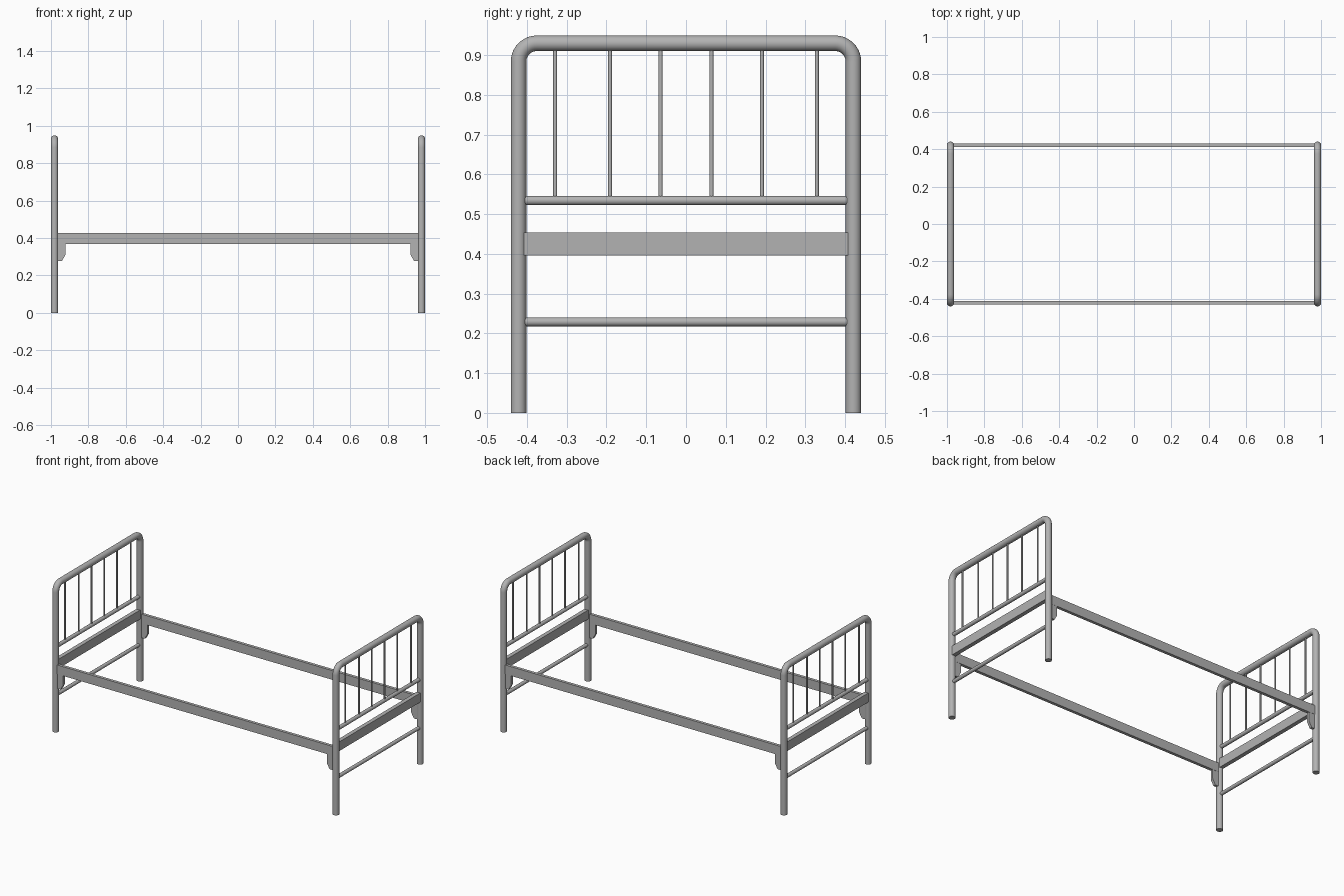
import bpy, bmesh, math

if "Cube" in bpy.data.objects:
    bpy.data.objects.remove(bpy.data.objects["Cube"])

POST_X, POST_Y, R, TOP = 0.981, 0.421, 0.0195, 0.949
BEND = 0.046

# Dark grey painted metal
metal = bpy.data.materials.new('dark_grey_metal')
metal.diffuse_color = (0.45, 0.45, 0.45, 1)
metal.use_nodes = True
metal.node_tree.nodes["Principled BSDF"].inputs["Base Color"].default_value = metal.diffuse_color


def tube(name, pts, r, res=6):
    """Round tube swept along a path."""
    cu = bpy.data.curves.new(name, 'CURVE')
    cu.dimensions = '3D'
    cu.bevel_depth, cu.bevel_resolution, cu.use_fill_caps = r, res, True
    sp = cu.splines.new('POLY')
    sp.points.add(len(pts) - 1)
    for p, co in zip(sp.points, pts):
        p.co = (*co, 1)
    ob = bpy.data.objects.new(name, cu)
    bpy.context.collection.objects.link(ob)
    bpy.ops.object.select_all(action='DESELECT')
    ob.select_set(True)
    bpy.context.view_layer.objects.active = ob
    bpy.ops.object.convert(target='MESH')
    bpy.ops.object.shade_smooth_by_angle(angle=math.radians(35))
    bpy.context.object.data.materials.append(metal)


def box(name, loc, size):
    bpy.ops.mesh.primitive_cube_add(size=1, location=loc)
    ob = bpy.context.object
    ob.name = name
    ob.scale = size
    bpy.ops.object.transform_apply(location=False, rotation=False, scale=True)
    ob.data.materials.append(metal)


def plate(name, outline, y, thick):
    """Extrude an x-z outline along y."""
    bm = bmesh.new()
    f = bm.faces.new([bm.verts.new((x, y - thick / 2, z)) for x, z in outline])
    ext = bmesh.ops.extrude_face_region(bm, geom=[f])
    bmesh.ops.translate(bm, vec=(0, thick, 0),
                        verts=[v for v in ext['geom'] if isinstance(v, bmesh.types.BMVert)])
    # Keep the starting face so the plate is closed on both sides
    if f.is_valid is False:
        bm.faces.new([v for v in bm.verts][:len(outline)])
    bmesh.ops.recalc_face_normals(bm, faces=bm.faces)
    me = bpy.data.meshes.new(name)
    bm.to_mesh(me)
    bm.free()
    me.materials.append(metal)
    bpy.context.collection.objects.link(bpy.data.objects.new(name, me))


# Half of the bent frame path: foot, then corner arc
zc = TOP - R
half = [(POST_Y, 0)]
for i in range(11):
    a = math.radians(90) * i / 10
    half.append((POST_Y - BEND + BEND * math.cos(a), zc - BEND + BEND * math.sin(a)))
path = half + [(-y, z) for y, z in reversed(half)]

# Head and foot ends
for sx, end in ((-1, 'head'), (1, 'foot')):
    x = sx * POST_X
    tube(end + '_frame', [(x, y, z) for y, z in path], R, 8)
    tube(end + '_middle_bar', [(x, -POST_Y, 0.534), (x, POST_Y, 0.534)], 0.0118)
    tube(end + '_lower_bar', [(x, -POST_Y, 0.229), (x, POST_Y, 0.229)], 0.0112)
    box(end + '_cross_rail', (x, 0, 0.425), (0.026, 2 * POST_Y, 0.058))
    for y in (-0.329, -0.191, -0.064, 0.064, 0.191, 0.329):
        tube(end + '_spindle', [(x, y, 0.534), (x, y, zc)], 0.005, 4)

# Side rails with chamfered corner brackets
for sy, side in ((-1, 'front'), (1, 'back')):
    y = sy * 0.421
    box(side + '_side_rail', (0, y, 0.397), (2 * POST_X - 0.01, 0.019, 0.058))
    for sx in (-1, 1):
        plate(side + '_rail_bracket',
              [(sx * px, z) for px, z in ((0.975, 0.38), (0.923, 0.38), (0.923, 0.31),
                                          (0.942, 0.276), (0.975, 0.276))], y, 0.017)
